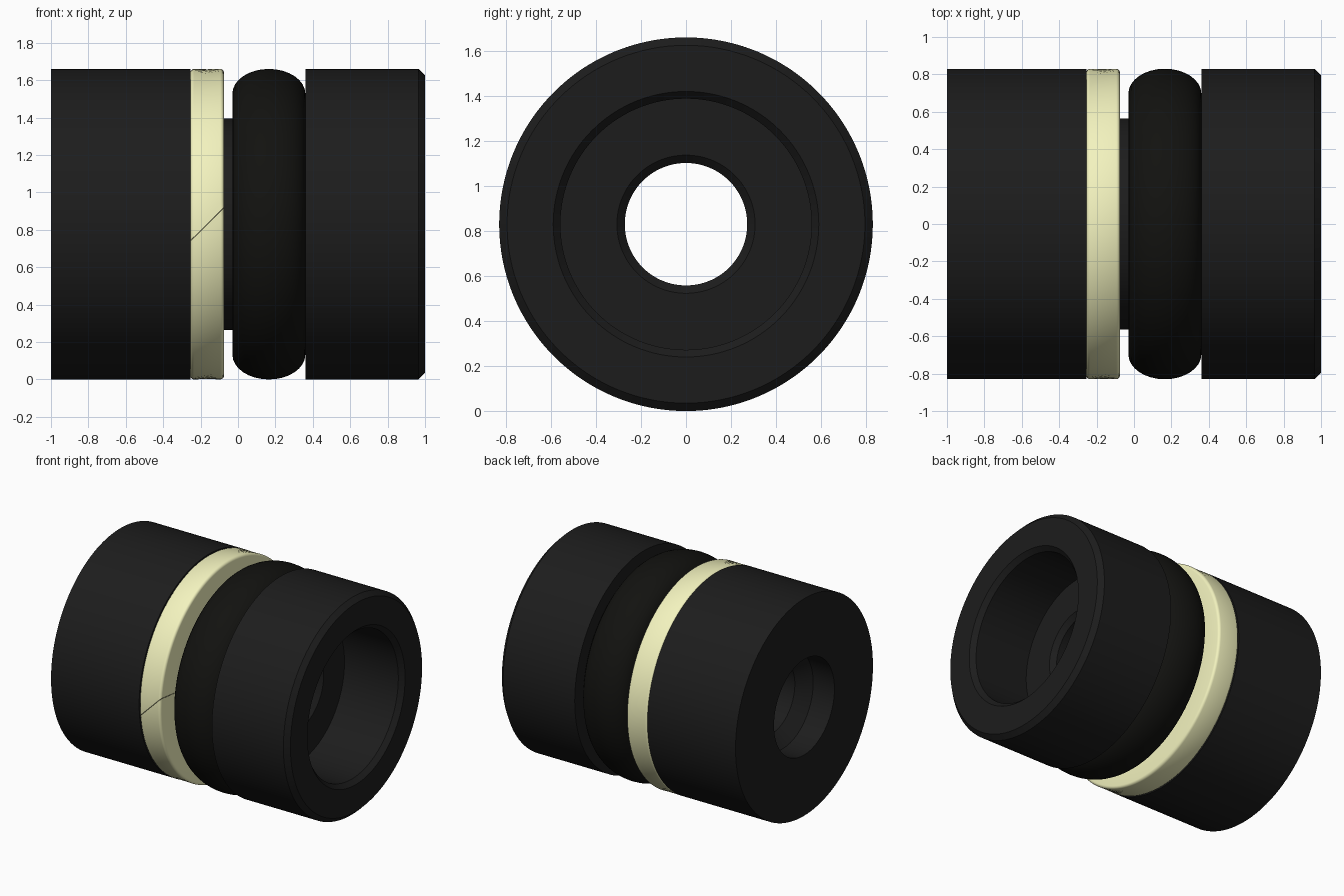
import bpy, bmesh
from math import sin, cos, pi, radians

if "Cube" in bpy.data.objects:
    bpy.data.objects.remove(bpy.data.objects["Cube"])

R = 0.83            # outer radius, also the axis height
GROOVE_R = 0.565    # seal groove floor
SEG = 128


def material(name, rgb):
    m = bpy.data.materials.new(name)
    m.diffuse_color = (*rgb, 1)
    m.use_nodes = True
    m.node_tree.nodes["Principled BSDF"].inputs["Base Color"].default_value = m.diffuse_color
    return m


def revolve(name, profile, mat, gap=0.0, twist=None):
    """Spin a closed (x, radius) profile about the x axis; a gap leaves a split ring."""
    bm = bmesh.new()
    split = gap > 0
    count = SEG + 1 if split else SEG
    loops = []
    for i in range(count):
        a = gap / 2 + (2 * pi - gap) * i / SEG
        loop = []
        for x, r in profile:
            t = a + (twist(x) if twist else 0)
            loop.append(bm.verts.new((x, -r * cos(t), R + r * sin(t))))
        loops.append(loop)
    n = len(profile)
    for i in range(SEG):
        p, q = loops[i], loops[(i + 1) % count]
        for j in range(n):
            k = (j + 1) % n
            bm.faces.new((p[j], p[k], q[k], q[j]))
    if split:
        bm.faces.new(loops[0])
        bm.faces.new(loops[-1])
    bmesh.ops.recalc_face_normals(bm, faces=bm.faces)
    me = bpy.data.meshes.new(name)
    bm.to_mesh(me)
    bm.free()
    ob = bpy.data.objects.new(name, me)
    bpy.context.collection.objects.link(ob)
    me.materials.append(mat)
    bpy.ops.object.select_all(action='DESELECT')
    ob.select_set(True)
    bpy.context.view_layer.objects.active = ob
    bpy.ops.object.shade_smooth_by_angle(angle=radians(30))
    return ob


black = material("black_metal", (0.012, 0.012, 0.012))
rubber = material("black_rubber", (0.006, 0.006, 0.005))
ivory = material("ivory_plastic", (0.9, 0.9, 0.52))

# Piston body: outside with groove, then counterbore and stepped through hole
revolve("piston_body", [
    (-1, R), (-0.255, R), (-0.255, GROOVE_R), (0.36, GROOVE_R), (0.36, R),
    (0.965, R), (1, R - 0.035),
    (1, 0.59), (0.965, 0.558), (0.51, 0.558),
    (0.51, 0.307), (0.475, 0.272),
    (-0.73, 0.272), (-0.82, 0.365), (-1, 0.365)], black)

# Backup ring: rounded rectangle section, split by a diagonal cut at the front
x0, x1, f = -0.255, -0.075, 0.02
corners = [(x1 - f, R - f, 0), (x0 + f, R - f, 90),
           (x0 + f, GROOVE_R + f, 180), (x1 - f, GROOVE_R + f, 270)]
section = [(cx + f * cos(radians(a + d)), cr + f * sin(radians(a + d)))
           for cx, cr, a in corners for d in (0, 22.5, 45, 67.5, 90)]
revolve("backup_ring", section, ivory, gap=0.004,
        twist=lambda x: (x - (x0 + x1) / 2) / R)

# O-ring: squashed elliptical section
mid_r, half_r = (R + GROOVE_R) / 2, (R - GROOVE_R) / 2
revolve("o_ring", [(0.165 + 0.195 * cos(2 * pi * i / 32),
                    mid_r + half_r * sin(2 * pi * i / 32)) for i in range(32)], rubber)
